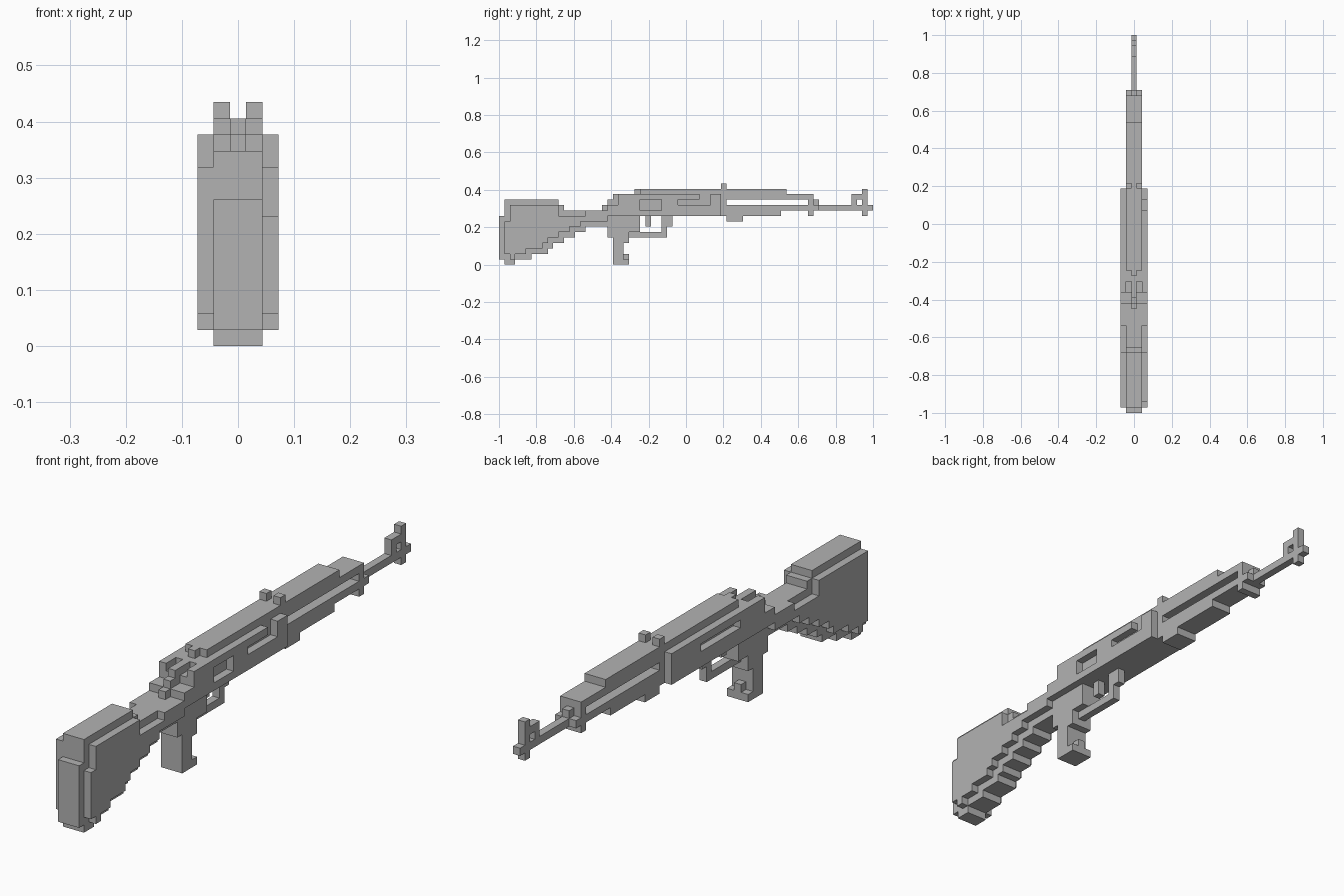
import bpy
import bmesh

cube = bpy.data.objects.get("Cube")
if cube:
    bpy.data.objects.remove(cube, do_unlink=True)

U = 2 / 69  # size of one block

steel = bpy.data.materials.new("plain grey")
steel.use_nodes = True
grey = (0.45, 0.45, 0.45, 1)
steel.diffuse_color = grey
steel.node_tree.nodes["Principled BSDF"].inputs["Base Color"].default_value = grey

CORE, THIN, EDGE = (-1.5, 1.5), (-0.5, 0.5), (0.5, 1.5)
LEFT, RIGHT = (1.5, 2.5), (-2.5, -1.5)


def part(name, *groups, mirror=False):
    """Join blocks; each group is an x span and (y0, y1, z0, z1) spans in block units."""
    bm = bmesh.new()
    for (x0, x1), spans in groups:
        sides = [(x0, x1), (-x1, -x0)] if mirror else [(x0, x1)]
        for y0, y1, z0, z1 in spans:
            for a, b in sides:
                geo = bmesh.ops.create_cube(bm, size=1)["verts"]
                for v in geo:
                    v.co.x = (b if v.co.x > 0 else a) * U
                    v.co.y = ((y1 if v.co.y > 0 else y0) - 34.5) * U
                    v.co.z = (z1 if v.co.z > 0 else z0) * U
    mesh = bpy.data.meshes.new(name)
    bm.to_mesh(mesh)
    bm.free()
    mesh.materials.append(steel)
    ob = bpy.data.objects.new(name, mesh)
    bpy.context.collection.objects.link(ob)
    return ob


# Shoulder stock, with a stepped underside
steps = [(3, 6), (6, 9), (9, 10), (10, 12), (12, 14), (14, 16), (16, 21)]
core = [(a, b, i + 1, 12 if b <= 10 else 10) for i, (a, b) in enumerate(steps)]
part("stock_core", (CORE, [(1, 3, 0, 12), (10, 11, 10, 12), (11, 12, 10, 11)] + core))
part("butt_plate", (CORE, [(0, 1, 1, 9)]))

# Raised cheek panels, one step above the underside
cheek = [(2, 3, 1, 11)]
for i, (a, b) in enumerate(steps):
    cheek.append((max(a - 1, 3), b - 1, i + 2, 11 if b <= 12 else 9))
part("stock_panels", (LEFT, cheek), mirror=True)
part("stock_panel_corner_left", (LEFT, [(1, 2, 2, 8)]))
part("stock_panel_corner_right", (RIGHT, [(1, 2, 2, 11)]))

# Receiver body and top cover
part("receiver", (CORE, [(16, 21, 7, 10), (20, 42, 9, 11), (22, 42, 11, 12), (24, 42, 12, 13)]),
     (THIN, [(19, 22, 10, 11), (20, 24, 11, 12), (21, 25, 12, 13)]))
part("top_cover", (CORE, [(26, 53, 13, 14)]), (THIN, [(25, 26, 13, 14)]))

# Receiver sides: lower rail, slot, upper rail
part("receiver_lower_rails", (LEFT, [(16, 20, 8, 10), (20, 41, 9, 10)]), mirror=True)
part("left_side_plate", (LEFT, [(20, 26, 10, 11), (22, 26, 11, 12), (30, 41, 10, 11),
                                (30, 33, 11, 12), (22, 37, 12, 13)]))
part("bolt_handle", (LEFT, [(39, 41, 11, 13)]))
part("right_side_plate", (RIGHT, [(20, 41, 10, 11), (22, 27, 11, 12),
                                  (35, 41, 11, 12), (22, 41, 12, 13)]))

# Grip, trigger and guard
part("grip", (CORE, [(21, 23, 0, 9), (20, 21, 5, 9), (23, 24, 0, 1), (23, 24, 4, 9),
                     (24, 26, 6, 9)]),
     (THIN, [(23, 24, 1, 2)]))
part("trigger_guard", (THIN, [(24, 31, 5, 6), (30, 31, 6, 9), (31, 32, 7, 9)]))
part("trigger", (THIN, [(27, 28, 7, 9)]))

# Forearm below the open slot, hand guard above it
part("forearm", (CORE, [(42, 52, 9, 11), (52, 57, 10, 11), (42, 45, 8, 9)]))
part("hand_guard", (CORE, [(42, 58, 12, 13)]))
part("front_band", (CORE, [(57, 58, 9, 12), (58, 59, 10, 11)]), (THIN, [(58, 59, 11, 12)]))

# Sights and barrel
part("rear_sight", (EDGE, [(41, 42, 14, 15)]), mirror=True)
part("barrel", (THIN, [(59, 69, 10, 11)]))
part("front_sight", (THIN, [(65, 66, 11, 13), (66, 67, 12, 13), (67, 68, 9, 14)]))
